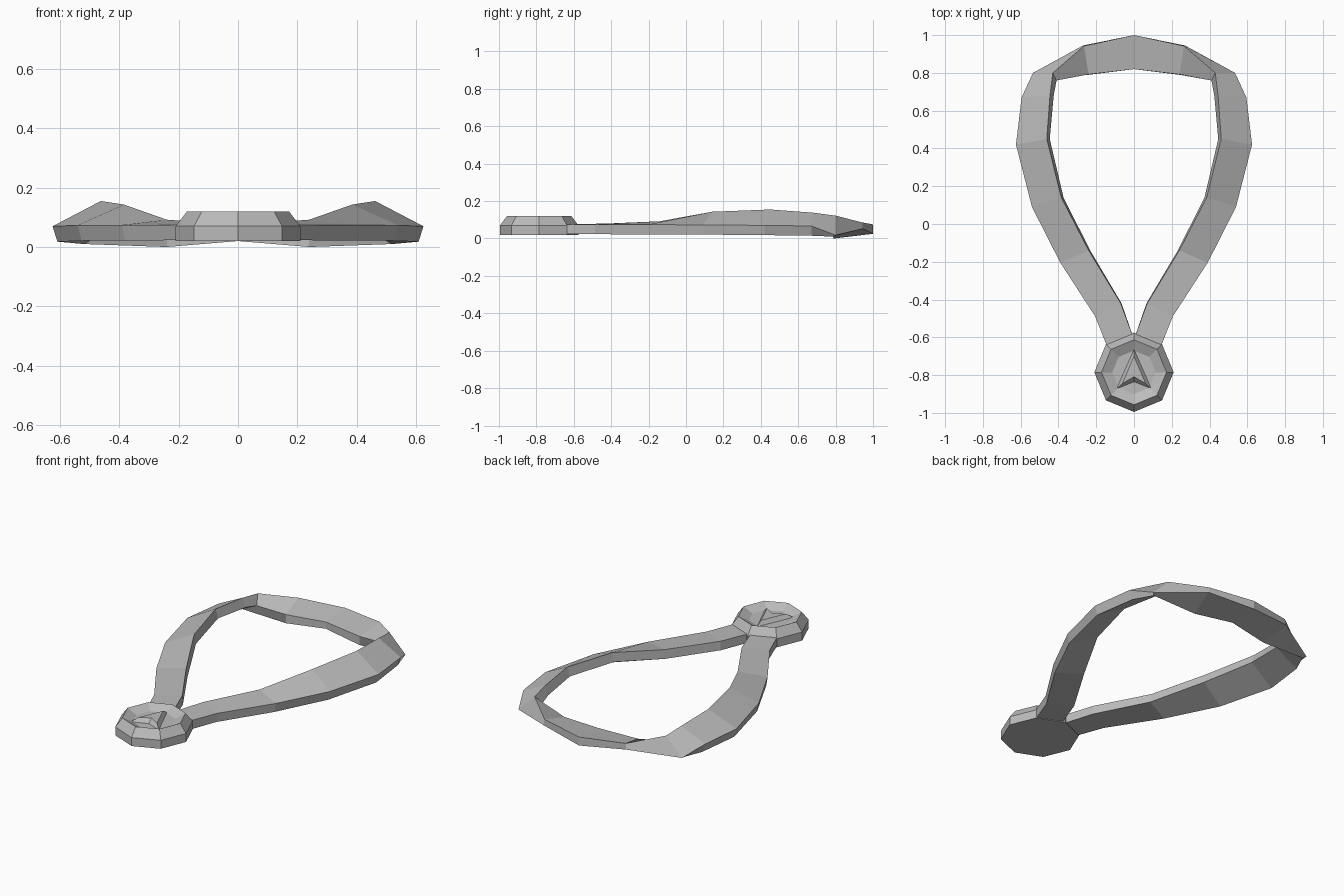
import bpy
import bmesh
from math import sin, cos, pi
from mathutils import Vector

cube = bpy.data.objects.get("Cube")
if cube:
    bpy.data.objects.remove(cube)

# One plain grey for the whole necklace
grey = bpy.data.materials.new("plain_grey")
grey.use_nodes = True
COLOUR = (0.5, 0.5, 0.5, 1)
grey.diffuse_color = COLOUR
grey.node_tree.nodes["Principled BSDF"].inputs["Base Color"].default_value = COLOUR


def loft(name, rings, cap_start=True, cap_end=True):
    """Bridge equal-length rings of points into a flat-shaded object."""
    bm = bmesh.new()
    loops = [[bm.verts.new(p) for p in ring] for ring in rings]
    for a, b in zip(loops, loops[1:]):
        for i in range(len(a)):
            j = (i + 1) % len(a)
            bm.faces.new((a[i], a[j], b[j], b[i]))
    if cap_start:
        bm.faces.new(loops[0][::-1])
    if cap_end:
        bm.faces.new(loops[-1])
    bmesh.ops.recalc_face_normals(bm, faces=bm.faces)
    mesh = bpy.data.meshes.new(name)
    bm.to_mesh(mesh)
    bm.free()
    mesh.materials.append(grey)
    obj = bpy.data.objects.new(name, mesh)
    bpy.context.collection.objects.link(obj)
    return obj


# Strap: outer and inner top edges of each section, the underside follows
THICK = 0.052
side = [
    ((0.13, -0.68, 0.075), (0.0, -0.61, 0.075)),
    ((0.205, -0.49, 0.075), (0.07, -0.42, 0.08)),
    ((0.39, -0.205, 0.074), (0.24, -0.14, 0.092)),
    ((0.54, 0.09, 0.073), (0.385, 0.14, 0.143)),
    ((0.625, 0.42, 0.07), (0.462, 0.45, 0.155)),
    ((0.595, 0.67, 0.067), (0.445, 0.68, 0.138)),
]
half = []
for n, (outer, inner) in enumerate(side):
    o, i = Vector(outer), Vector(inner)
    lean = Vector((-0.004 * n, 0, -THICK))
    half.append((o, i, i + lean, o + lean))

# The strap twists a quarter turn on its way round the back
half += [
    ((0.535, 0.80, 0.018), (0.43, 0.80, 0.122), (0.41, 0.76, 0.07), (0.52, 0.785, 0.01)),
    ((0.27, 0.945, 0.052), (0.265, 0.942, 0.086), (0.24, 0.792, 0.05), (0.24, 0.79, 0.0)),
    ((0, 1.0, 0.025), (0, 1.0, 0.075), (0, 0.82, 0.06), (0, 0.82, 0.02)),
]
mirrored = [[(-p[0], p[1], p[2]) for p in ring] for ring in half[-2::-1]]
loft("strap", half + mirrored)


# Medallion: eight-sided body with bevelled rim and sunken face
def octagon(radius, z, centre_y=-0.785):
    return [(radius * sin(k * pi / 4), centre_y + radius * cos(k * pi / 4), z)
            for k in range(8)]


loft("medallion", [octagon(r, z) for r, z in
                   ((0.21, 0.02), (0.21, 0.07), (0.172, 0.12), (0.115, 0.092))])


# Raised arrowhead on the face of the medallion
def arrowhead(tip, wing_x, wing_y, notch, z):
    return [(0, tip, z), (wing_x, wing_y, z), (0, notch, z), (-wing_x, wing_y, z)]


base = arrowhead(-0.66, 0.095, -0.875, -0.837, 0.09)
crest = arrowhead(-0.70, 0.062, -0.845, -0.808, 0.115)
loft("arrow_relief", [base, crest], cap_start=False)
